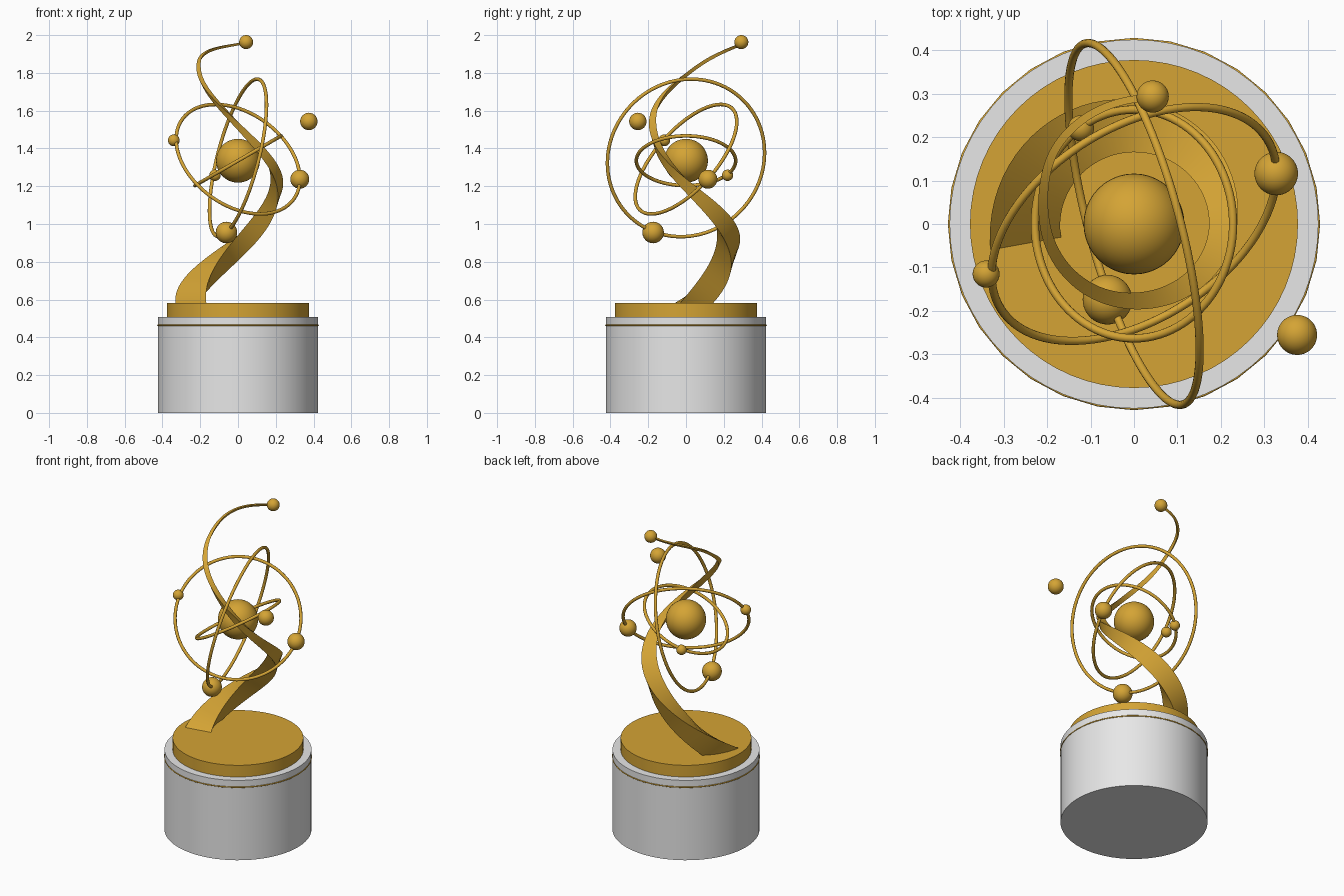
import bpy, bmesh, math
from mathutils import Vector

if "Cube" in bpy.data.objects:
    bpy.data.objects.remove(bpy.data.objects["Cube"])


def material(name, rgb):
    m = bpy.data.materials.new(name)
    m.diffuse_color = (*rgb, 1)
    m.use_nodes = True
    m.node_tree.nodes["Principled BSDF"].inputs["Base Color"].default_value = m.diffuse_color
    return m


GOLD = material("gold", (0.66, 0.37, 0.035))
WHITE = material("white_stone", (0.8, 0.8, 0.8))


def finish(name, mat, angle=40):
    ob = bpy.context.object
    ob.name = name
    ob.data.materials.append(mat)
    bpy.ops.object.shade_smooth_by_angle(angle=math.radians(angle))
    return ob


def cylinder(name, r, z0, z1, mat):
    bpy.ops.mesh.primitive_cylinder_add(vertices=64, radius=r, depth=z1 - z0,
                                        location=(0, 0, (z0 + z1) / 2))
    finish(name, mat)


def ball(name, loc, r):
    bpy.ops.mesh.primitive_uv_sphere_add(segments=40, ring_count=24, radius=r, location=loc)
    finish(name, GOLD)


def ring(name, z, normal, r, tube, segs=96):
    bpy.ops.mesh.primitive_torus_add(major_radius=r, minor_radius=tube, major_segments=segs,
                                     minor_segments=12, location=(0, 0, z))
    ob = finish(name, GOLD, 60)
    ob.rotation_euler = Vector(normal).to_track_quat('Z', 'Y').to_euler()


# Pedestal, trim line and gold plate
cylinder("pedestal", 0.424, 0, 0.508, WHITE)
ring("pedestal_trim", 0.464, (0, 0, 1), 0.424, 0.004, 32)
cylinder("gold_plate", 0.377, 0.508, 0.582, GOLD)

# Central sphere and its tilted orbits
ball("core_sphere", (0, 0, 1.335), 0.116)
ring("orbit_large", 1.35, (1, 0.27, -0.26), 0.43, 0.0095)
ring("orbit_middle", 1.343, (0.43, -0.67, 0.6), 0.363, 0.0095)
ring("orbit_small", 1.335, (-0.5, 0, 0.866), 0.263, 0.0095)

# Small spheres
for name, loc, r in [
    ("tip_sphere", (0.043, 0.293, 1.963), 0.037),
    ("floating_sphere", (0.375, -0.255, 1.543), 0.046),
    ("orbit_sphere_right", (0.327, 0.116, 1.237), 0.05),
    ("orbit_sphere_left", (-0.34, -0.115, 1.443), 0.031),
    ("orbit_sphere_bottom", (-0.061, -0.174, 0.955), 0.057),
    ("orbit_sphere_back", (-0.122, 0.22, 1.258), 0.03),
]:
    ball(name, loc, r)

# Rising spiral: angle, radius, height, width of the triangular section
KEYS = [(191, 0.253, 0.578, 0.165), (90, 0.225, 0.94, 0.12), (0, 0.205, 1.24, 0.065),
        (-90, 0.177, 1.54, 0.038), (-180, 0.205, 1.80, 0.024),
        (-229, 0.255, 1.915, 0.019), (-278, 0.293, 1.966, 0.016)]


def spline(u):
    # Smooth curve through the keys, extended past both ends
    i = min(int(u), len(KEYS) - 2)
    t = u - i
    first = [2 * a - b for a, b in zip(KEYS[0], KEYS[1])]
    last = [2 * a - b for a, b in zip(KEYS[-1], KEYS[-2])]
    k = [first] + KEYS + [last]
    return [0.5 * (2 * b + (c - a) * t + (2 * a - 5 * b + 4 * c - d) * t * t
                   + (3 * b - a - 3 * c + d) * t ** 3)
            for a, b, c, d in zip(*k[i:i + 4])]


def point(u):
    a, r, z, w = spline(u)
    a = math.radians(a)
    return Vector((r * math.cos(a), r * math.sin(a), z)), w


bm = bmesh.new()
STEPS = 120
span = len(KEYS) - 1
prev = None
for s in range(STEPS + 1):
    u = span * s / STEPS
    c, w = point(u)
    tan = (point(min(u + 0.01, span))[0] - point(max(u - 0.01, 0))[0]).normalized()
    rad = Vector((c.x, c.y, 0))
    rad = (rad - tan * rad.dot(tan)).normalized()
    down = tan.cross(rad).normalized()
    if down.z > 0:
        down = -down
    sect = [bm.verts.new(p) for p in (c + rad * w / 2, c - rad * w / 2, c + down * w * 0.8)]
    if prev:
        for j in range(3):
            k = (j + 1) % 3
            bm.faces.new((prev[j], prev[k], sect[k], sect[j]))
    else:
        bm.faces.new(sect)
    prev = sect
bm.faces.new(prev)
bmesh.ops.recalc_face_normals(bm, faces=bm.faces)
mesh = bpy.data.meshes.new("spiral_arm")
bm.to_mesh(mesh)
bm.free()
arm = bpy.data.objects.new("spiral_arm", mesh)
bpy.context.collection.objects.link(arm)
bpy.ops.object.select_all(action='DESELECT')
arm.select_set(True)
bpy.context.view_layer.objects.active = arm
finish("spiral_arm", GOLD, 35)
